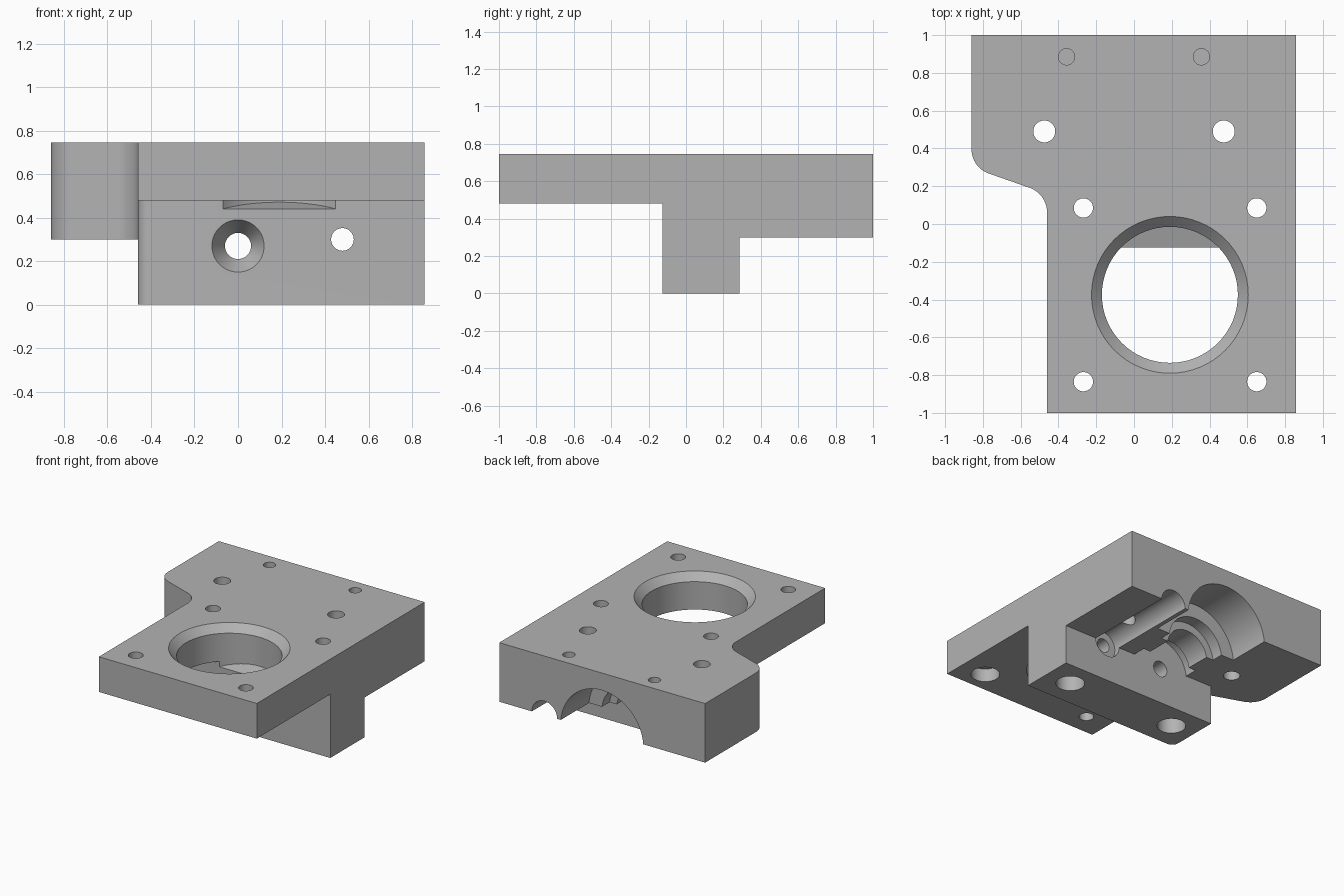
import bpy, bmesh
from math import sin, cos, pi, radians
from mathutils import Vector

cube = bpy.data.objects.get("Cube")
if cube:
    bpy.data.objects.remove(cube, do_unlink=True)

TOP, FRONT_UNDER, BACK_UNDER = 0.745, 0.48, 0.30
BLOCK_FRONT, BLOCK_BACK = -0.125, 0.285
LEFT_EDGE, RIGHT_EDGE, WIDE_EDGE = -0.46, 0.857, -0.86
SEGMENTS = 64

grey = bpy.data.materials.new("plain_grey")
grey.use_nodes = True
grey.diffuse_color = (0.45, 0.45, 0.45, 1)
grey.node_tree.nodes["Principled BSDF"].inputs["Base Color"].default_value = (0.45, 0.45, 0.45, 1)


def make_object(name, bm):
    bmesh.ops.recalc_face_normals(bm, faces=bm.faces)
    mesh = bpy.data.meshes.new(name)
    bm.to_mesh(mesh)
    bm.free()
    mesh.materials.append(grey)
    obj = bpy.data.objects.new(name, mesh)
    bpy.context.scene.collection.objects.link(obj)
    return obj


def prism(name, outline, z0, z1):
    """Extrude a plan outline between two heights."""
    bm = bmesh.new()
    face = bm.faces.new([bm.verts.new((x, y, z0)) for x, y in outline])
    new = bmesh.ops.extrude_face_region(bm, geom=[face])["geom"]
    bmesh.ops.translate(bm, vec=(0, 0, z1 - z0),
                        verts=[v for v in new if isinstance(v, bmesh.types.BMVert)])
    return make_object(name, bm)


def box(name, x0, x1, y0, y1, z0, z1):
    return prism(name, [(x0, y0), (x1, y0), (x1, y1), (x0, y1)], z0, z1)


def turned(name, profile, a, b, axis="Z"):
    """Revolve (radius, position) pairs about Z through (x, y), or about Y through (x, z)."""
    bm = bmesh.new()
    rings = []
    for r, t in profile:
        ring = []
        for i in range(SEGMENTS):
            u, v = a + r * cos(2 * pi * i / SEGMENTS), b + r * sin(2 * pi * i / SEGMENTS)
            ring.append(bm.verts.new((u, v, t) if axis == "Z" else (u, t, v)))
        rings.append(ring)
    for lo, hi in zip(rings, rings[1:]):
        for i in range(SEGMENTS):
            j = (i + 1) % SEGMENTS
            bm.faces.new((lo[i], lo[j], hi[j], hi[i]))
    bm.faces.new(rings[0])
    bm.faces.new(rings[-1])
    return make_object(name, bm)


def arc(cx, cy, r, start, end, steps=14):
    angles = [radians(start + (end - start) * i / steps) for i in range(steps + 1)]
    return [(cx + r * cos(t), cy + r * sin(t)) for t in angles]


# Full-height body with the S-shaped shoulder
outline = [(LEFT_EDGE, -1), (RIGHT_EDGE, -1), (RIGHT_EDGE, 1), (WIDE_EDGE, 1)]
outline += arc(-0.725, 0.395, 0.135, 180, 254)
outline += arc(-0.60, 0.06, 0.14, 74, 0)
body = prism("mount_body", outline, 0, TOP)

# Steps under the front plate, the back plate and the shoulder
cutters = [
    box("front_step", -2, 2, -2, BLOCK_FRONT, -1, FRONT_UNDER),
    box("back_step", -2, 2, BLOCK_BACK, 2, -1, BACK_UNDER),
    box("side_step", -2, LEFT_EDGE, -0.5, 0.5, -1, BACK_UNDER),
]

# Rounded front corner of the lower block
corner = 0.055
rounding = arc(LEFT_EDGE + corner, BLOCK_FRONT + corner, corner, 180, 270, 8)
rounding += [(LEFT_EDGE + corner, -0.2), (-0.52, -0.2), (-0.52, BLOCK_FRONT + corner)]
cutters.append(prism("corner_rounding", rounding, -0.1, FRONT_UNDER))

# Large chamfered opening, with a sloping floor where it meets the block
opening = turned("large_opening", [(0.36, 0), (0.36, 0.69), (0.47, 0.80)], 0.19, -0.375)
for v in opening.data.vertices:
    if v.co.z < 0.1:
        v.co.z = 0.44 + 0.285 * (v.co.y - BLOCK_FRONT)
cutters.append(opening)

# Stepped round socket along the middle, with a countersunk entry hole
cutters.append(turned("stepped_socket", [
    (0.12, -0.2), (0.12, BLOCK_FRONT), (0.06, -0.03), (0.06, 0.2845),
    (0.237, 0.2845), (0.237, 0.385), (0.178, 0.385), (0.178, 0.575),
    (0.237, 0.575), (0.237, 0.665), (0.345, 0.665), (0.345, 1.1)], 0, 0.27, "Y"))

# Side channel and its narrow hole
cutters.append(turned("side_channel", [
    (0.052, -0.2), (0.052, 0.24), (0.105, 0.24), (0.105, 1.1)], 0.48, 0.30, "Y"))

# Vertical screw holes: counterbored, plain and blind
ledge = 0.58
for x, y in ((0.65, 0.085), (-0.268, 0.085), (0.65, -0.835)):
    cutters.append(turned("counterbored_hole", [
        (0.10, -0.1), (0.10, ledge), (0.051, ledge), (0.051, 0.9)], x, y))
cutters.append(turned("corner_hole", [(0.051, -0.1), (0.051, 0.9)], -0.268, -0.835))
for side in (-1, 1):
    cutters.append(turned("plate_hole", [(0.058, 0.1), (0.058, 0.9)], side * 0.475, 0.49))
    cutters.append(turned("blind_hole", [(0.043, 0.54), (0.043, 0.9)], side * 0.357, 0.885))

# Cut everything, bake the result and drop the cutters
for cutter in cutters:
    cutter.hide_render = True
    mod = body.modifiers.new(cutter.name, "BOOLEAN")
    mod.operation = "DIFFERENCE"
    mod.solver = "EXACT"
    mod.object = cutter
graph = bpy.context.evaluated_depsgraph_get()
baked = bpy.data.meshes.new_from_object(body.evaluated_get(graph))
body.modifiers.clear()
body.data = baked
for cutter in cutters:
    bpy.data.objects.remove(cutter, do_unlink=True)
baked.materials.clear()
baked.materials.append(grey)
for poly in baked.polygons:
    poly.material_index = 0

bpy.ops.object.select_all(action="DESELECT")
body.select_set(True)
bpy.context.view_layer.objects.active = body
bpy.ops.object.shade_smooth_by_angle(angle=radians(30))
